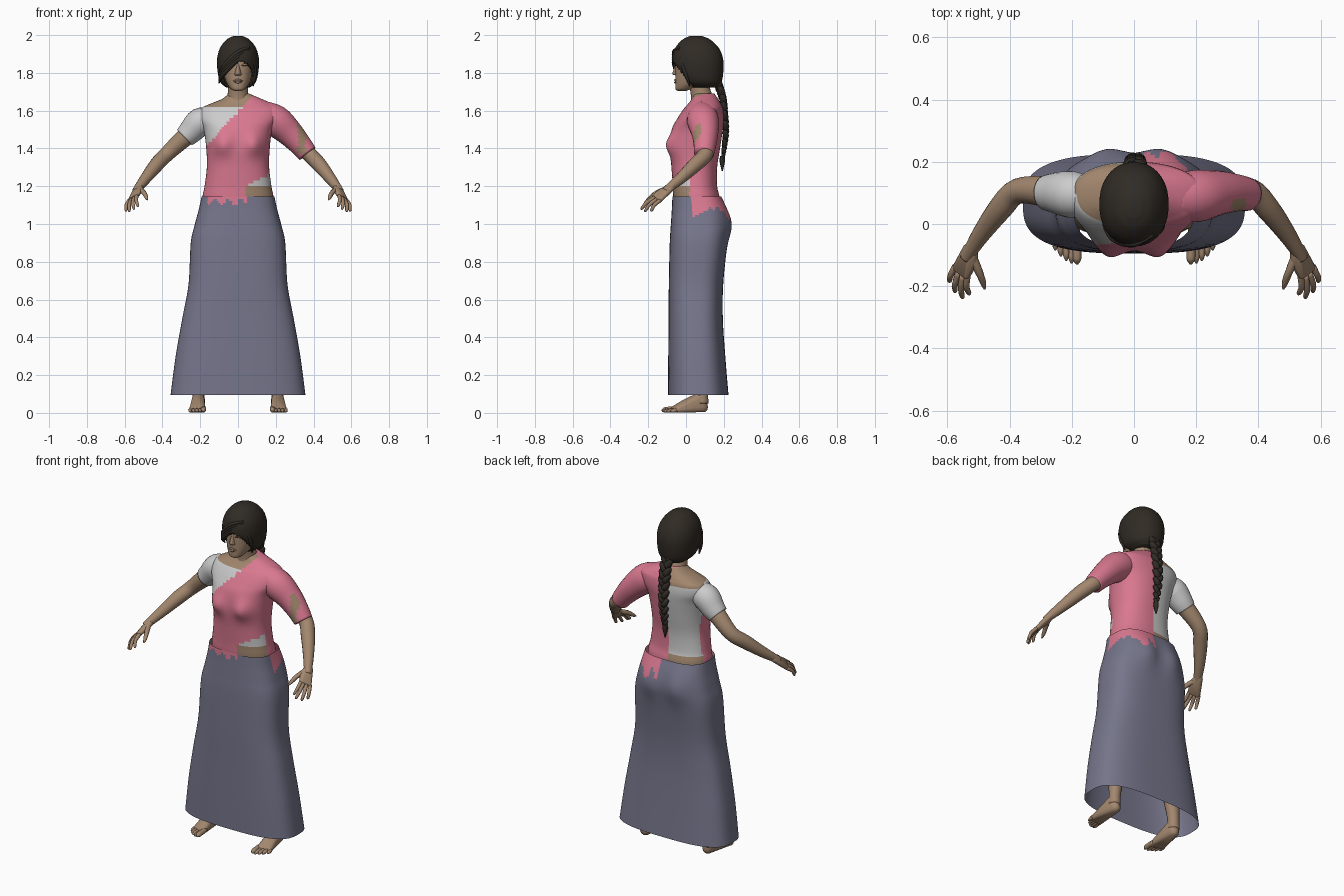
import bpy, bmesh
from math import sin, cos, pi, exp, copysign
from mathutils import Vector


def material(name, rgb):
    m = bpy.data.materials.new(name)
    m.diffuse_color = (*rgb, 1)
    return m


SKIN, HAIR, PINK, WHITE, BLUE = range(5)
MATS = [material("skin", (0.36, 0.24, 0.155)), material("hair", (0.03, 0.024, 0.018)),
        material("pink_cloth", (0.70, 0.19, 0.28)), material("white_cloth", (0.72, 0.72, 0.72)),
        material("blue_cloth", (0.18, 0.18, 0.26))]


def finish(name, bm, mat=None, colour=None, smooth=True):
    bmesh.ops.recalc_face_normals(bm, faces=bm.faces)
    for f in bm.faces:
        f.material_index = colour(*f.calc_center_median()) if colour else mat
        f.smooth = smooth
    me = bpy.data.meshes.new(name)
    bm.to_mesh(me)
    bm.free()
    for m in MATS:
        me.materials.append(m)
    ob = bpy.data.objects.new(name, me)
    bpy.context.collection.objects.link(ob)
    return ob


def spline(rows, k):
    out = []
    for i in range(len(rows) - 1):
        quad = zip(rows[max(i - 1, 0)], rows[i], rows[i + 1], rows[min(i + 2, len(rows) - 1)])
        quad = list(quad)
        for j in range(k):
            t = j / k
            out.append([0.5 * (2 * b + (c - a) * t + (2 * a - 5 * b + 4 * c - d) * t * t
                               + (3 * b - a - 3 * c + d) * t ** 3) for a, b, c, d in quad])
    return out + [list(rows[-1])]


def skin_rings(bm, rings, caps):
    vs = [[bm.verts.new(p) for p in r] for r in rings]
    n = len(vs[0])
    for a, b in zip(vs, vs[1:]):
        for i in range(n):
            bm.faces.new((a[i], a[(i + 1) % n], b[(i + 1) % n], b[i]))
    if caps:
        bm.faces.new(vs[0])
        bm.faces.new(vs[-1])


def loft(rows, k, n=48, e=2.3, caps=True, deform=None):
    """Rows: z, left half width, right half width, front y, back y."""
    bm, rings = bmesh.new(), []
    for z, xl, xr, yf, yb in spline(rows, k):
        ring = []
        for i in range(n):
            c, s = cos(2 * pi * i / n), sin(2 * pi * i / n)
            x = copysign(abs(c) ** (2 / e), c) * (xr if c > 0 else xl)
            y = (yf + yb) / 2 + copysign(abs(s) ** (2 / e), s) * (yb - yf) / 2
            ring.append(deform(x, y, z) if deform else (x, y, z))
        rings.append(ring)
    skin_rings(bm, rings, caps)
    return bm


def tube(name, pts, mat=SKIN, n=12, k=4, colour=None):
    """Round tube through points x, y, z, radius."""
    bm, rings, rows = bmesh.new(), [], spline(pts, k)
    for i, p in enumerate(rows):
        t = Vector(rows[min(i + 1, len(rows) - 1)][:3]) - Vector(rows[max(i - 1, 0)][:3])
        t.normalize()
        u = t.cross(Vector((0.1, 0.9, 0.3))).normalized()
        v = t.cross(u)
        rings.append([Vector(p[:3]) + p[3] * (u * cos(2 * pi * j / n) + v * sin(2 * pi * j / n))
                      for j in range(n)])
    skin_rings(bm, rings, True)
    return finish(name, bm, mat, colour)


def hull(name, balls, mat=SKIN):
    """Convex skin around balls x, y, z, radius."""
    bm = bmesh.new()
    for x, y, z, r in balls:
        for a in range(1, 6):
            for b in range(10):
                th, ph = pi * a / 6, 2 * pi * b / 10
                bm.verts.new((x + r * sin(th) * cos(ph), y + r * sin(th) * sin(ph), z + r * cos(th)))
    bmesh.ops.convex_hull(bm, input=bm.verts[:])
    bmesh.ops.delete(bm, geom=[v for v in bm.verts if not v.link_faces], context='VERTS')
    return finish(name, bm, mat)


# Torso with blouse and diagonal drape
def bust(x, y, z):
    if y < 0.04:
        y -= 0.033 * exp(-((abs(x) - 0.085) / 0.05) ** 2 - ((z - 1.42) / 0.055) ** 2)
    return x, y, z


def torso_colour(x, y, z):
    if y < 0.09:
        if x > 0.04 and y < 0.02 and z < 1.2 + (x - 0.04) * 0.5:
            return WHITE if z > 1.195 else SKIN
        if x > -0.17 + (z - 1.41) * 0.92:
            return PINK
        return WHITE if z < 1.622 else SKIN
    if x > 0.0:
        return PINK
    return SKIN if z > 1.605 or z < 1.175 else WHITE


torso = [(1.06, .185, .185, -.06, .18), (1.14, .188, .188, -.068, .178), (1.20, .177, .177, -.07, .165),
         (1.30, .165, .165, -.077, .165), (1.40, .168, .168, -.085, .18), (1.50, .182, .182, -.075, .195),
         (1.56, .205, .215, -.045, .2), (1.61, .195, .22, -.012, .195), (1.635, .15, .185, .01, .185),
         (1.662, .085, .125, .03, .17), (1.69, .05, .06, .04, .15)]
finish("torso", loft(torso, 6, 72, 2.3, True, bust), colour=torso_colour)


# Long skirt, with the drape end lying over the hip
def seat(x, y, z):
    if y > 0.08:
        y += 0.022 * exp(-((abs(x) - 0.085) / 0.07) ** 2 - ((z - 1.0) / 0.09) ** 2)
    return x, y, z


def skirt_colour(x, y, z):
    edge = 1.055 + 0.028 * sin(x * 75 + y * 40) + 0.012 * sin(y * 160)
    if x > 0.03 and y > 0.03 and z > edge:
        return PINK
    if y < 0 and -0.16 < x < 0.04 and z > 1.118 + 0.012 * sin(x * 90):
        return PINK
    return BLUE


skirt = [(.095, .357, .357, -.095, .225), (.30, .33, .33, -.094, .208), (.50, .295, .295, -.092, .195),
         (.68, .262, .262, -.091, .197), (.90, .25, .25, -.086, .218), (1.0, .228, .228, -.08, .222),
         (1.08, .207, .207, -.075, .21), (1.145, .193, .193, -.072, .187)]
finish("skirt", loft(skirt, 7, 96, 2.9, False, seat), colour=skirt_colour)

# Sleeves
tube("white_sleeve", [(-.14, .09, 1.555, .06), (-.2, .095, 1.54, .075), (-.25, .1, 1.49, .066),
                      (-.283, .1, 1.458, .057)], WHITE, 24)
tube("pink_sleeve", [(.12, .085, 1.58, .075), (.2, .09, 1.545, .084), (.27, .1, 1.485, .072),
                     (.33, .1, 1.42, .06), (.368, .095, 1.372, .053)], n=24,
     colour=lambda x, y, z: SKIN if x > .315 and y < .075 and z > 1.37 and x < .36 else PINK)

# Arms, hands, legs and feet, both sides
for s, side in ((-1, "left"), (1, "right")):
    def m(*pts):
        return [(s * p[0],) + tuple(p[1:]) for p in pts]

    tube(side + "_arm", m((.17, .095, 1.55, .055), (.28, .105, 1.46, .05), (.375, .105, 1.372, .041),
                          (.43, .05, 1.315, .039), (.49, -.03, 1.24, .03), (.525, -.085, 1.195, .023),
                          (.54, -.11, 1.175, .02)), n=16)
    hull(side + "_palm", m((.522, -.075, 1.198, .02), (.533, -.08, 1.188, .018), (.538, -.165, 1.15, .013),
                           (.572, -.14, 1.125, .012), (.516, -.12, 1.18, .014)))
    knuckles = [(.536, -.165, 1.15), (.55, -.165, 1.14), (.563, -.155, 1.131), (.575, -.137, 1.125)]
    tips = [(.53, -.228, 1.092), (.552, -.24, 1.078), (.577, -.22, 1.066), (.595, -.187, 1.068)]
    for i, (a, b) in enumerate(zip(knuckles, tips)):
        a, b = Vector(a), Vector(b)
        mid = a.lerp(b, 0.5) + Vector((.006, -.006, .004))
        tube(f"{side}_finger_{i + 1}", m((*a, .011), (*mid, .010), (*a.lerp(b, .9), .008), (*b, .003)), n=8, k=3)
    tube(side + "_thumb", m((.52, -.105, 1.185, .015), (.498, -.155, 1.165, .013), (.485, -.19, 1.14, .010),
                            (.48, -.21, 1.128, .003)), n=8, k=3)

    tube(side + "_leg", m((.1, .07, .98, .095), (.125, .06, .8, .092), (.165, .055, .5, .06),
                          (.185, .08, .34, .058), (.207, .085, .13, .034), (.21, .085, .05, .034)), n=16)
    hull(side + "_foot", m((.207, .088, .03, .03), (.21, .075, .075, .034), (.19, -.065, .018, .018),
                           (.243, -.05, .016, .016), (.205, -.01, .047, .022)))
    for i in range(5):
        x, y, r = .183 + .0175 * i, -.117 + .0035 * i * i * .8, (.015 if i == 0 else .0105)
        tube(f"{side}_toe_{i + 1}", m((x, -.05, r + .006, r), (x, y + .015, r + .003, r), (x, y, r, r * .85),
                                      (x, y - .012, r * .8, r * .3)), n=8, k=3)

# Neck and head
tube("neck", [(0, .09, 1.6, .075), (0, .085, 1.66, .06), (0, .075, 1.71, .053), (0, .065, 1.78, .055)], n=20)
head = [(1.705, .018, .018, -.045, .0), (1.715, .038, .038, -.055, .03), (1.75, .062, .062, -.056, .1),
        (1.80, .076, .076, -.056, .14), (1.86, .082, .082, -.054, .16), (1.92, .08, .08, -.04, .16),
        (1.97, .045, .045, .01, .12)]
finish("head", loft(head, 5, 32, 2.3), SKIN)
hull("nose", [(0, -.05, 1.845, .006), (0, -.064, 1.798, .009), (-.012, -.053, 1.793, .007), (.012, -.053, 1.793, .007)])
tube("upper_lip", [(-.024, -.05, 1.757, .003), (0, -.058, 1.762, .006), (.024, -.05, 1.757, .003)], n=8)
tube("lower_lip", [(-.02, -.05, 1.754, .003), (0, -.057, 1.75, .006), (.02, -.05, 1.754, .003)], n=8)
for s, side in ((-1, "left"), (1, "right")):
    tube(side + "_eyelid", [(s * .018, -.05, 1.838, .003), (s * .034, -.051, 1.843, .007),
                            (s * .052, -.043, 1.838, .003)], n=8)
    tube(side + "_lash", [(s * .02, -.056, 1.837, .001), (s * .034, -.0585, 1.84, .0015),
                          (s * .052, -.047, 1.837, .001)], HAIR, n=6)

# Hair cap opened around the face
hair = [(1.722, .062, .062, .02, .165), (1.75, .093, .093, -.03, .187), (1.80, .107, .107, -.062, .197),
        (1.87, .111, .111, -.072, .197), (1.93, .096, .096, -.058, .175), (1.975, .062, .062, -.02, .13),
        (1.995, .025, .025, .02, .085)]
bm = loft(hair, 7, 64, 2.15)
hidden = []
for f in bm.faces:
    x, y, z = f.calc_center_median()
    hairline = 1.86 + 0.75 * x if x < 0.05 else 1.897 - 2.0 * (x - 0.05)
    if z < hairline and y < 0.035 - (z - 1.73) * 0.8:
        hidden.append(f)
bmesh.ops.delete(bm, geom=hidden, context='FACES')
cap = finish("hair_cap", bm, HAIR)
mod = cap.modifiers.new("thickness", 'SOLIDIFY')
mod.thickness, mod.offset = 0.012, -1

# Swept fringe locks
for i in range(4):
    d = i * 0.013
    tube(f"fringe_lock_{i + 1}", [(.062, -.036, 1.915 + d * .5, .005), (.0, -.064, 1.872 + d, .011),
                                  (-.06, -.05, 1.812 + d, .012), (-.09, -.012, 1.775 + d, .009),
                                  (-.1, .02, 1.745 + d, .003)], HAIR, 8)
tube("side_lock", [(.06, -.04, 1.91, .005), (.083, -.02, 1.85, .01), (.089, .0, 1.79, .01),
                   (.08, .02, 1.73, .003)], HAIR, 8)

# Braid of overlapping tilted strands, ending in a tuft
path = spline([(0, .165, 1.76, .036), (0, .19, 1.68, .034), (0, .2, 1.6, .032), (0, .208, 1.5, .029),
               (0, .2, 1.41, .023), (0, .193, 1.35, .014)], 4)
for i, (x, y, z, r) in enumerate(path):
    s = 1 if i % 2 else -1
    hull(f"braid_strand_{i + 1}", [(.004 + s * r * .65, y, z + r * .35, r * .5), (.004 + s * r * .3, y + r * .15, z - r * .3, r * .62),
                                   (.004 - s * r * .3, y, z - r * .95, r * .4)], HAIR)
tube("braid_tail", [(.004, .193, 1.36, .013), (.004, .192, 1.33, .014), (.004, .192, 1.28, .003)], HAIR, 8)
